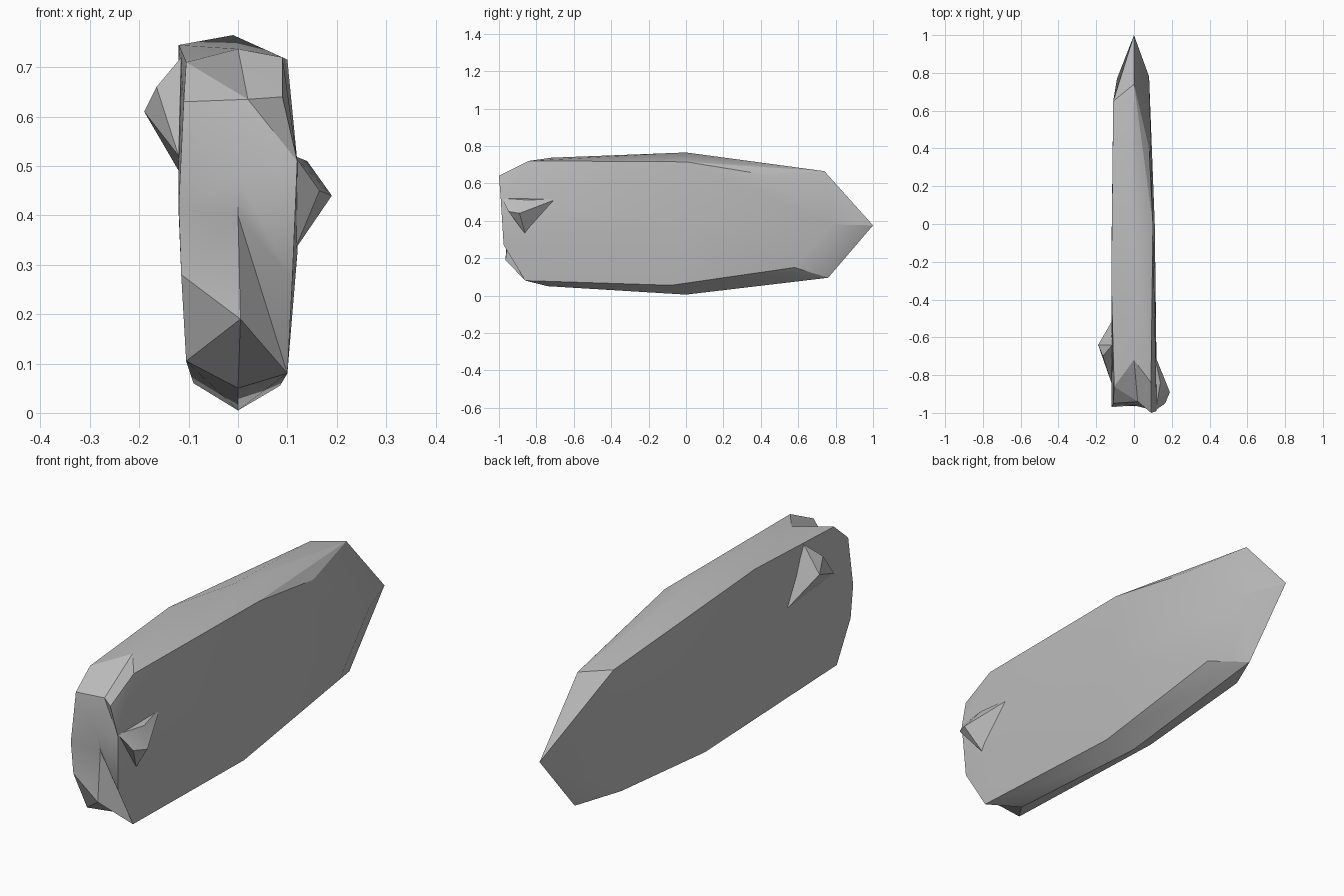
import bpy, bmesh

cube = bpy.data.objects.get("Cube")
if cube:
    bpy.data.objects.remove(cube, do_unlink=True)

grey = bpy.data.materials.new("plain_grey")
grey.use_nodes = True
colour = (0.5, 0.5, 0.5, 1)
grey.diffuse_color = colour
grey.node_tree.nodes["Principled BSDF"].inputs["Base Color"].default_value = colour


def add_hull(bm, points):
    verts = [bm.verts.new(p) for p in points]
    bmesh.ops.convex_hull(bm, input=verts)
    return verts


def finish(bm, name):
    bmesh.ops.delete(bm, geom=[v for v in bm.verts if not v.link_faces], context="VERTS")
    bmesh.ops.recalc_face_normals(bm, faces=bm.faces)
    mesh = bpy.data.meshes.new(name)
    bm.to_mesh(mesh)
    bm.free()
    mesh.materials.append(grey)
    obj = bpy.data.objects.new(name, mesh)
    bpy.context.collection.objects.link(obj)
    bpy.ops.object.select_all(action="DESELECT")
    obj.select_set(True)
    bpy.context.view_layer.objects.active = obj
    bpy.ops.object.shade_smooth_by_angle(angle=0.4)


# Slab body: ridge, keel and the two side panels, drawn to a point at the back
ridge_keel = [(0, 1, .375), (0, .74, .665), (-.01, 0, .765),
              (0, .76, .095), (0, 0, .005)]
right_side = [(.1, 0, .715), (.08, .4, .65), (.085, -.08, .055), (.08, .58, .15),
              (.08, .78, .38), (.11, 0, .38), (.12, -.8, .32)]
left_side = [(-.12, -.3, .745), (-.11, .65, .67), (-.09, .57, .11), (-.09, 0, .06),
             (-.09, .77, .37), (-.12, -.2, .4)]

# Front face: rows from the top down, each left, centre, right
front = [[(-.105, -.86, .71), (0, -.72, .737), (.09, -.84, .72)],
         [(-.11, -.95, .63), (.02, -.94, .635), (.09, -1, .64)],
         [(-.12, -.97, .42), (0, -.96, .48), (.12, -.99, .51)],
         [(-.115, -.96, .28), (0, -.94, .4), (.11, -.975, .27)],
         [(-.105, -.88, .105), (.005, -.965, .19), (.1, -.86, .08)],
         [(-.105, -.88, .105), (0, -.74, .05), (.1, -.86, .08)]]
rim = [row[i] for row in front[:5] for i in (0, 2)] + [front[0][1], front[5][1]]

bm = bmesh.new()
verts = add_hull(bm, rim + ridge_keel + right_side + left_side)
rim_verts = set(verts[:len(rim)])

# Swap the flat hull front for the dented centre column
bm.normal_update()
flat = [f for f in bm.faces if set(f.verts) <= rim_verts and abs(f.normal.x) < .8]
bmesh.ops.delete(bm, geom=flat, context="FACES_ONLY")
lookup = dict(zip(rim, verts))
for row in front:
    for p in row:
        if p not in lookup:
            lookup[p] = bm.verts.new(p)
for upper, lower in zip(front, front[1:]):
    for i in (0, 1):
        a, b, c, d = (lookup[p] for p in (upper[i], upper[i + 1], lower[i + 1], lower[i]))
        for tri in ((a, b, c), (a, c, d)):
            if len(set(tri)) == 3 and not bm.faces.get(tri):
                bm.faces.new(tri)
finish(bm, "body")

# Side fins, one low at the front and one higher and further back
fins = {
    "left_fin": [(.115, -.985, .52), (.115, -.86, .33), (.105, -.68, .52), (.19, -.89, .44),
                 (.165, -.95, .45), (.14, -.84, .51), (.1, -.85, .46)],
    "right_fin": [(-.12, -.52, .49), (-.12, -.84, .52), (-.115, -.64, .72), (-.19, -.64, .61),
                  (-.165, -.7, .66), (-.1, -.66, .58)],
}
for name, points in fins.items():
    bm = bmesh.new()
    add_hull(bm, points)
    finish(bm, name)
